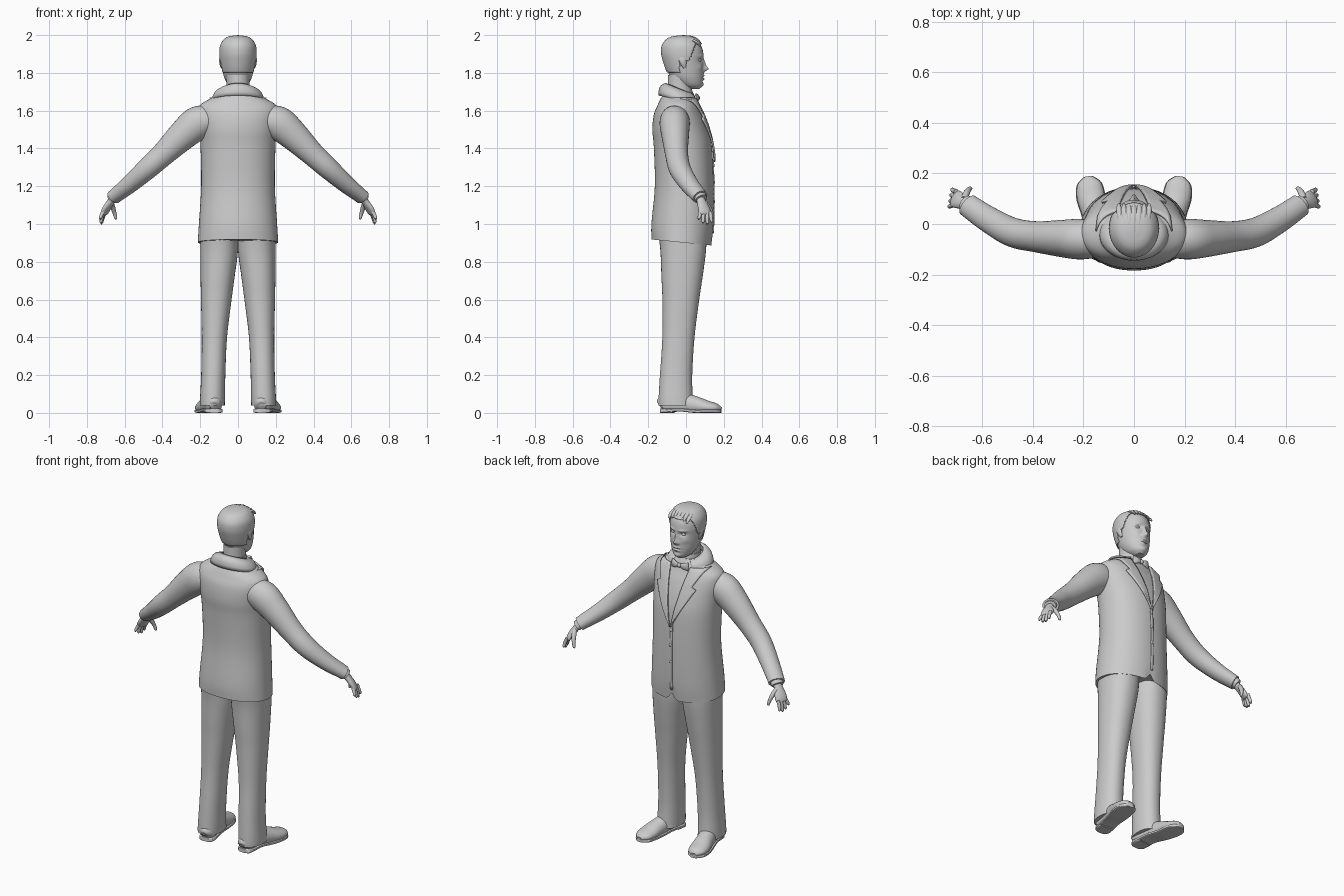
import bpy, bmesh, math
from mathutils import Vector

GREY = bpy.data.materials.new("plain_grey")
GREY.diffuse_color = (0.6, 0.6, 0.6, 1)
UP = Vector((0, 0, 1))


def finish(name, bm, mirror=False, solid=0.0):
    bmesh.ops.recalc_face_normals(bm, faces=bm.faces)
    me = bpy.data.meshes.new(name)
    bm.to_mesh(me)
    bm.free()
    me.materials.append(GREY)
    ob = bpy.data.objects.new(name, me)
    bpy.context.collection.objects.link(ob)
    if solid:
        mod = ob.modifiers.new("thickness", 'SOLIDIFY')
        mod.thickness = solid
        mod.offset = 0
    if mirror:
        ob.modifiers.new("mirror", 'MIRROR')
    return ob


def smooth_path(st, sub):
    """Catmull-Rom through stations (x, y, z, a, b)."""
    out = []
    for i in range(len(st) - 1):
        p0, p1, p2, p3 = st[max(i - 1, 0)], st[i], st[i + 1], st[min(i + 2, len(st) - 1)]
        for k in range(sub):
            t = k / sub
            out.append([0.5 * (2 * b + (c - a) * t + (2 * a - 5 * b + 4 * c - d) * t * t
                               + (3 * b - a - 3 * c + d) * t ** 3)
                        for a, b, c, d in zip(p0, p1, p2, p3)])
    out.append(list(st[-1]))
    return out


def sweep(name, st, n=32, sub=4, p=2.0, upright=False, mirror=False, edit=None, solid=0.0):
    """Skin elliptical rings along a path; upright keeps the rings level."""
    path = smooth_path(st, sub)
    bm = bmesh.new()
    rings = []
    for i, (x, y, z, a, b) in enumerate(path):
        u, v = Vector((1, 0, 0)), Vector((0, 1, 0))
        if not upright:
            t = Vector(path[min(i + 1, len(path) - 1)][:3]) - Vector(path[max(i - 1, 0)][:3])
            u = t.cross(UP).normalized()
            v = u.cross(t).normalized()
        ring = []
        for k in range(n):
            c, s = math.cos(2 * math.pi * k / n), math.sin(2 * math.pi * k / n)
            c = math.copysign(abs(c) ** (2 / p), c)
            s = math.copysign(abs(s) ** (2 / p), s)
            ring.append(bm.verts.new(Vector((x, y, z)) + u * a * c + v * b * s))
        rings.append(ring)
    for r0, r1 in zip(rings, rings[1:]):
        for k in range(n):
            bm.faces.new((r0[k], r0[(k + 1) % n], r1[(k + 1) % n], r1[k]))
    bm.faces.new(rings[0])
    bm.faces.new(rings[-1])
    if edit:
        edit(bm)
    return finish(name, bm, mirror, solid)


def level(rows):
    """(z, centre x, half width, back y, front y) -> stations."""
    return [(cx, (yb + yf) / 2, z, hw, (yf - yb) / 2) for z, cx, hw, yb, yf in rows]


def sheet(name, fn, nu, nv, solid, mirror=False):
    bm = bmesh.new()
    g = [[bm.verts.new(fn(i / nu, j / nv)) for j in range(nv + 1)] for i in range(nu + 1)]
    for i in range(nu):
        for j in range(nv):
            bm.faces.new((g[i][j], g[i + 1][j], g[i + 1][j + 1], g[i][j + 1]))
    return finish(name, bm, mirror, solid)


def ball(name, loc, scale, mirror=False):
    bm = bmesh.new()
    bmesh.ops.create_uvsphere(bm, u_segments=20, v_segments=12, radius=1)
    for v in bm.verts:
        v.co = Vector([l + c * s for l, c, s in zip(loc, v.co, scale)])
    return finish(name, bm, mirror)


# Jacket body with tilted hem and a small front split
TORSO = level([(0.90, 0, .213, -.182, .136), (1.0, 0, .207, -.183, .145), (1.2, 0, .195, -.165, .146),
               (1.4, 0, .198, -.170, .138), (1.5, 0, .205, -.178, .118), (1.58, 0, .212, -.170, .090),
               (1.63, 0, .200, -.150, .066), (1.67, 0, .135, -.130, .050), (1.70, 0, .08, -.110, .035)])


def hem(bm):
    for v in bm.verts:
        if v.co.z < 1.0:
            f = (1.0 - v.co.z) / 0.1
            dz = -0.1 * v.co.y * f
            if v.co.y > 0 and abs(v.co.x) < .03:
                dz += .04 * f * (1 - abs(v.co.x) / .03)
            v.co.z += dz


sweep("jacket", TORSO, n=80, sub=6, p=2.15, upright=True, edit=hem)
DENSE = smooth_path(TORSO, 6)


def front_y(x, z):
    for r0, r1 in zip(DENSE, DENSE[1:]):
        if r0[2] <= z <= r1[2]:
            t = (z - r0[2]) / (r1[2] - r0[2])
            cy, a, b = [r0[i] + (r1[i] - r0[i]) * t for i in (1, 3, 4)]
            return cy + b * max(0, 1 - abs(x / a) ** 2.15) ** (1 / 2.15)
    return 0.04


# Lapels with a notch, front edge and buttons
def lapel(t, s):
    z = 1.33 + .335 * t
    w = .085 * min(t / .7, 1) if t < .72 else .055 + .03 * (t - .72) / .28
    x = .003 + .062 * t + w * s
    return Vector((x, front_y(x, z) + .007 + .004 * s, z))


sheet("lapel", lapel, 25, 6, .010, True)
sheet("front_edge", lambda t, s: Vector((.014 * s - .012, front_y(0, .95 + .39 * t) + .002, .95 + .39 * t)),
      16, 1, .006)
for bz in (1.12, 1.22, 1.31):
    ball("button", (0.0, front_y(0, bz) + .004, bz), (.009, .004, .009))


# Turned-down jacket collar, open at the front
def collar(t, s):
    ang = math.radians(-58 + 296 * t)
    f = (1 + math.sin(ang)) / 2
    bulge = .012 * math.sin(math.pi * s)
    rx, ry = .072 + .062 * s + bulge, .066 + .034 * s + bulge
    # angle -90 is the nape after the flip below
    ang = math.radians(122 + 296 * t)
    f = (1 + math.sin(ang)) / 2
    z = (1.742 - .055 * f) - s * (.062 - .01 * f) + bulge
    return Vector((rx * math.cos(ang), -.04 + ry * math.sin(ang), z))


sheet("collar", collar, 40, 5, .010)
sweep("shirt_collar", [(0, -.03, 1.65, .072, .072), (0, -.03, 1.69, .066, .066), (0, -.032, 1.725, .064, .062)],
      upright=True)

# Bow tie
ball("tie_knot", (0, .062, 1.667), (.013, .012, .013))
sweep("tie_wing", [(.004, .060, 1.667, .006, .009), (.025, .062, 1.667, .009, .018),
                   (.048, .054, 1.667, .009, .025), (.052, .052, 1.667, .005, .024)], n=16, mirror=True)

# Sleeves and shirt cuffs
sweep("sleeve", [(.13, -.06, 1.55, .07, .07), (.21, -.06, 1.535, .08, .09), (.29, -.057, 1.472, .073, .080),
                 (.39, -.05, 1.375, .061, .064), (.48, -.033, 1.293, .058, .057), (.57, .015, 1.213, .052, .047),
                 (.64, .062, 1.157, .047, .039), (.657, .075, 1.143, .046, .038)], sub=5, mirror=True)
sweep("shirt_cuff", [(.65, .07, 1.150, .036, .030), (.668, .082, 1.132, .034, .028)], n=24, mirror=True)

# Hands
sweep("palm", [(.655, .072, 1.145, .022, .020), (.675, .083, 1.115, .026, .018), (.694, .094, 1.085, .034, .017),
               (.708, .102, 1.058, .034, .014), (.712, .104, 1.048, .026, .008)], n=24, mirror=True)
for i, (dy, tip) in enumerate([(-.027, 1.022), (-.009, 1.004), (.009, .998), (.027, 1.008)]):
    fx, fy = .708 - .2 * dy, .102 + dy
    sweep("finger", [(fx, fy, 1.065, .0095, .0095), (fx + .011, fy + .1 * dy, (1.065 + tip) / 2, .0095, .0095),
                     (fx + .016, fy + .25 * dy, tip + .008, .008, .008),
                     (fx + .016, fy + .27 * dy, tip, .003, .003)], n=12, mirror=True)
sweep("thumb", [(.672, .098, 1.115, .013, .013), (.662, .122, 1.085, .013, .013), (.653, .136, 1.055, .010, .010),
                (.647, .140, 1.032, .008, .008), (.645, .140, 1.025, .003, .003)], n=14, mirror=True)

# Trousers
sweep("trouser_leg", level([(.94, .1, .098, -.145, .11), (.85, .1, .099, -.135, .105), (.72, .108, .090, -.130, .088),
                            (.6, .115, .081, -.125, .070), (.4, .125, .067, -.125, .045), (.2, .131, .064, -.138, .033),
                            (.08, .135, .066, -.145, .036), (.04, .136, .066, -.145, .040)]),
      n=40, sub=5, p=2.2, upright=True, mirror=True)

# Shoes with flat soles and heels
SHOE = [(.125, -.137, .035, .022, .025), (.127, -.115, .045, .043, .050), (.140, -.03, .050, .045, .060),
        (.158, .05, .040, .050, .048), (.171, .11, .030, .055, .036), (.177, .16, .025, .046, .025),
        (.180, .187, .02, .016, .010)]


def flatten(bm):
    for v in bm.verts:
        v.co.z = max(v.co.z, .012)


sweep("shoe", SHOE, n=32, sub=5, mirror=True, edit=flatten)
sweep("sole", [(x, y, .016 if -.06 < y < 0 else .009, a + .003, .009) for x, y, z, a, b in SHOE],
      n=24, p=5, mirror=True)
sweep("heel", [(.125, -.137, .012, .024, .012), (.127, -.115, .012, .045, .012), (.134, -.065, .012, .045, .012)],
      n=24, p=5, mirror=True)

# Neck and head
sweep("neck", level([(1.63, 0, .068, -.105, .04), (1.70, 0, .060, -.098, .030), (1.79, 0, .062, -.095, .035)]),
      upright=True)
HEAD = level([(1.715, 0, .025, .005, .070), (1.735, 0, .052, -.04, .087), (1.77, 0, .071, -.075, .092),
              (1.81, 0, .081, -.098, .093), (1.86, 0, .088, -.115, .091), (1.90, 0, .091, -.124, .092),
              (1.94, 0, .087, -.121, .082), (1.97, 0, .070, -.100, .058), (1.985, 0, .048, -.073, .032),
              (1.992, 0, .016, -.035, .0)])
# Face relief: x, z, width, height, push
RELIEF = [(0, 1.822, .011, .013, .024), (0, 1.848, .008, .022, .012), (.013, 1.815, .008, .008, .007),
          (.034, 1.868, .017, .011, -.011), (.034, 1.889, .022, .007, .005), (0, 1.785, .020, .005, .006),
          (0, 1.768, .018, .005, .006), (0, 1.777, .020, .003, -.005), (0, 1.735, .022, .012, .005),
          (.048, 1.83, .016, .016, .004), (0, 1.754, .02, .006, -.003)]


def face(bm):
    for v in bm.verts:
        if v.co.y > .02:
            x, z = abs(v.co.x), v.co.z
            v.co.y += sum(d * math.exp(-((x - fx) / w) ** 2 - ((z - fz) / h) ** 2) for fx, fz, w, h, d in RELIEF)


sweep("head", HEAD, n=112, sub=10, upright=True, edit=face)
ball("eye", (.034, .071, 1.867), (.013, .010, .008), True)
sweep("ear", [(.084, -.005, 1.822, .004, .006), (.088, -.012, 1.84, .008, .013), (.091, -.018, 1.865, .009, .020),
              (.089, -.020, 1.884, .008, .017), (.085, -.018, 1.893, .004, .006)], n=16, upright=True, mirror=True)


# Hair cap cut along the hairline, with combed-back strands
def hairline(bm):
    def low(y):
        if y < -.03:
            return 1.80
        return 1.86 if y < .02 else 1.86 + .09 * min((y - .02) / .035, 1)
    bmesh.ops.delete(bm, geom=[v for v in bm.verts if v.co.z < low(v.co.y)], context='VERTS')


sweep("hair", [(x, y, z + .004, a + .006, b + .006) for x, y, z, a, b in HEAD], n=80, sub=8,
      upright=True, edit=hairline, solid=.004)
for k in range(-3, 4):
    x = .018 * k
    d = 5 * x * x
    sweep("hair_strand", [(x * 1.1, .078, 1.955 - d, .005, .004), (x * 1.1, .060, 1.974 - d, .011, .008),
                          (x, .025, 1.989 - d, .012, .008), (x * .9, -.03, 1.992 - d, .011, .007),
                          (x * .6, -.08, 1.980 - d, .008, .005), (x * .3, -.115, 1.95 - d, .003, .003)],
          n=10, mirror=False)

# Smooth shading that keeps sharp edges
for ob in bpy.context.collection.objects:
    ob.select_set(True)
    bpy.context.view_layer.objects.active = ob
bpy.ops.object.shade_smooth_by_angle(angle=math.radians(40))
